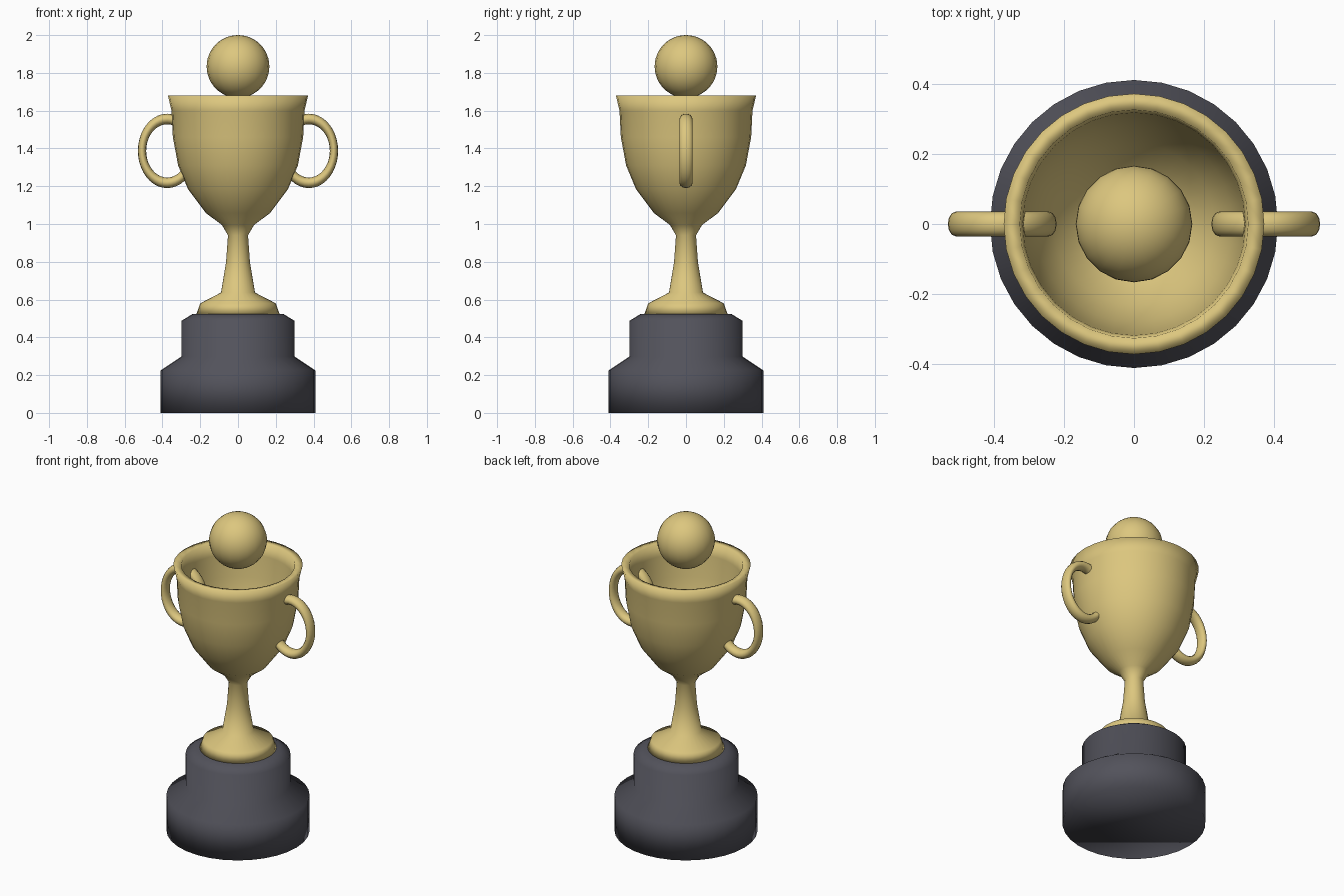
import bpy
import math
from mathutils import Vector

cube = bpy.data.objects.get("Cube")
if cube:
    bpy.data.objects.remove(cube, do_unlink=True)


def make_material(name, rgb, metallic=0.0):
    mat = bpy.data.materials.new(name)
    mat.use_nodes = True
    colour = (*rgb, 1.0)
    mat.diffuse_color = colour
    mat.node_tree.nodes["Principled BSDF"].inputs["Base Color"].default_value = colour
    return mat


gold = make_material("gold", (0.72, 0.57, 0.21))
charcoal = make_material("charcoal", (0.085, 0.085, 0.105))


def finish(obj, name, mat):
    obj.name = name
    obj.data.name = name
    obj.data.materials.append(mat)
    obj.data.shade_smooth()
    return obj


def lathe(name, profile, mat, segments=32):
    """Turn (radius, height) points around z and cap both ends."""
    verts, faces = [], []
    for radius, height in profile:
        for i in range(segments):
            a = math.tau * i / segments
            verts.append(Vector((radius * math.cos(a), radius * math.sin(a), height)))
    for ring in range(len(profile) - 1):
        low, high = ring * segments, (ring + 1) * segments
        for i in range(segments):
            j = (i + 1) % segments
            faces.append((low + i, low + j, high + j, high + i))
    faces.append(tuple(reversed(range(segments))))
    faces.append(tuple(range(len(verts) - segments, len(verts))))
    mesh = bpy.data.meshes.new(name)
    mesh.from_pydata(verts, [], faces)
    obj = bpy.data.objects.new(name, mesh)
    bpy.context.collection.objects.link(obj)
    return finish(obj, name, mat)


# Stepped plinth
lathe("plinth", [(0.41, 0), (0.41, 0.225), (0.3, 0.298),
                 (0.3, 0.487), (0.24, 0.524)], charcoal)

# Cup: foot, stem, outer bowl, rim, then the inside down to its floor
foot_and_stem = [(0.22, 0.524), (0.2, 0.58), (0.09, 0.637),
                 (0.063, 0.8), (0.053, 0.94)]
outer_bowl = [(0.085, 0.995), (0.17, 1.058), (0.265, 1.185), (0.317, 1.31),
              (0.345, 1.46), (0.352, 1.6), (0.371, 1.68)]
inner_bowl = [(0.325, 1.675), (0.317, 1.6), (0.308, 1.46), (0.28, 1.31),
              (0.23, 1.2), (0.145, 1.095), (0.06, 1.04)]
lathe("cup", foot_and_stem + outer_bowl + inner_bowl, gold)

# Oval handles that pass through the bowl wall
for name, side in (("left_handle", 1), ("right_handle", -1)):
    bpy.ops.mesh.primitive_torus_add(
        major_radius=0.1, minor_radius=0.0165,
        major_segments=40, minor_segments=12,
        location=(side * 0.375, 0, 1.387), rotation=(math.pi / 2, 0, 0))
    handle = finish(bpy.context.object, name, gold)
    handle.scale = (1.33, 1.69, 2.12)

# Ball above the bowl
bpy.ops.mesh.primitive_uv_sphere_add(segments=20, ring_count=24,
                                     radius=0.166, location=(0, 0, 1.834))
finish(bpy.context.object, "ball", gold)
